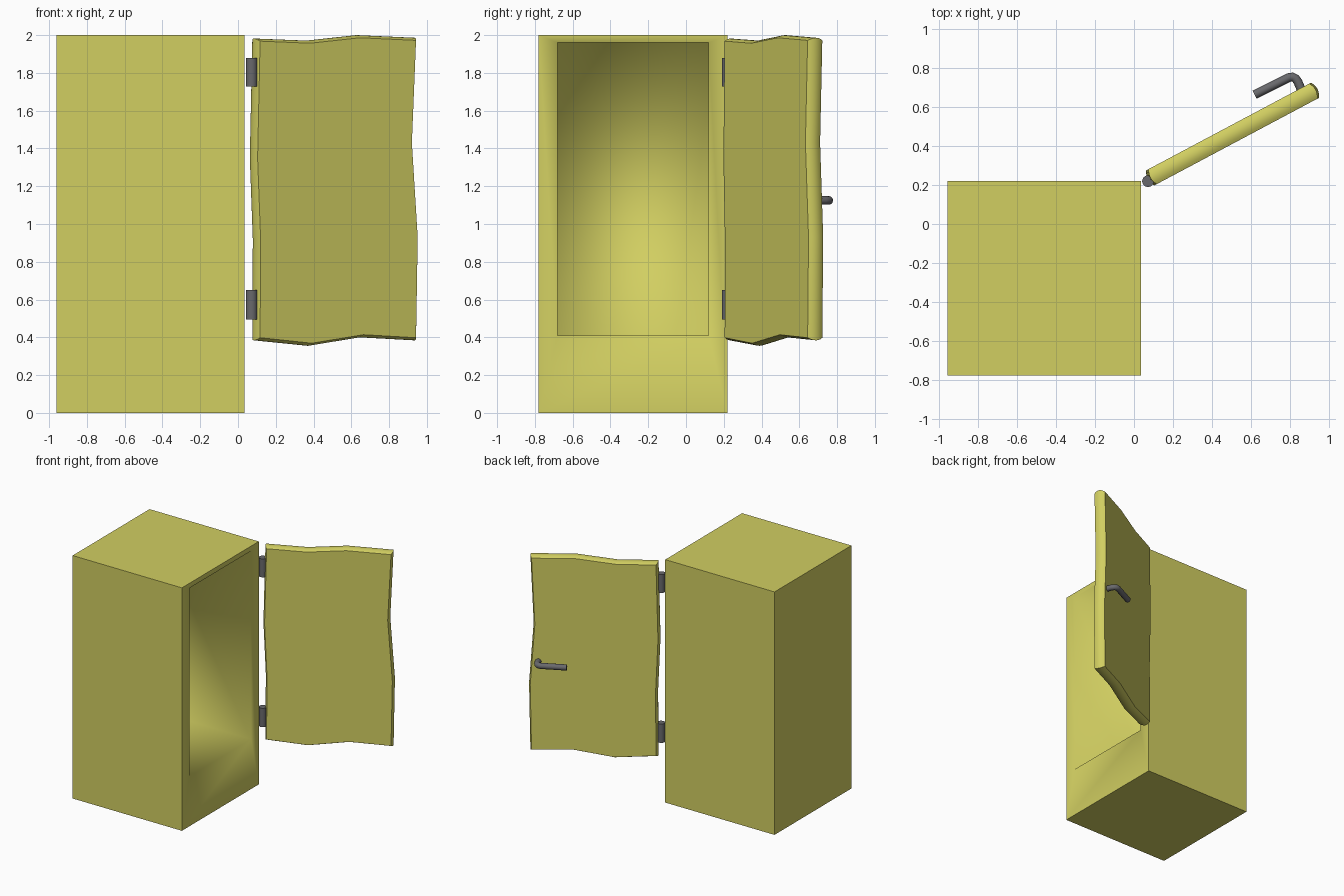
import bpy, bmesh, math
from mathutils import Vector

if "Cube" in bpy.data.objects:
    bpy.data.objects.remove(bpy.data.objects["Cube"])


def material(name, rgb):
    m = bpy.data.materials.new(name)
    m.diffuse_color = (*rgb, 1)
    m.use_nodes = True
    m.node_tree.nodes["Principled BSDF"].inputs["Base Color"].default_value = m.diffuse_color
    return m


YELLOW = material("yellow_paint", (0.64, 0.62, 0.12))
GREY = material("dark_metal", (0.14, 0.14, 0.15))


def add_object(name, bm, mat):
    bmesh.ops.recalc_face_normals(bm, faces=bm.faces)
    for f in bm.faces:
        f.smooth = True
    me = bpy.data.meshes.new(name)
    bm.to_mesh(me)
    bm.free()
    me.materials.append(mat)
    ob = bpy.data.objects.new(name, me)
    bpy.context.collection.objects.link(ob)
    return ob


def smooth(ob, degrees):
    bpy.ops.object.select_all(action='DESELECT')
    ob.select_set(True)
    bpy.context.view_layer.objects.active = ob
    bpy.ops.object.shade_smooth_by_angle(angle=math.radians(degrees))


# Cabinet: a box with a deep opening on the +x side; only outer edges are sharp
X0, X1 = -0.96, 0.035


def rect(bm, x, y0, y1, z0, z1):
    return [bm.verts.new((x, y, z)) for y, z in
            ((y0, z0), (y1, z0), (y1, z1), (y0, z1))]


bm = bmesh.new()
rings = [rect(bm, X0, -0.78, 0.22, 0, 2),
         rect(bm, X1, -0.78, 0.22, 0, 2),
         rect(bm, X1, -0.68, 0.12, 0.41, 1.96),
         rect(bm, X0 + 0.1, -0.68, 0.12, 0.41, 1.96)]
bm.faces.new(rings[0])
bm.faces.new(rings[3])
for a, b in zip(rings, rings[1:]):
    for i in range(4):
        j = (i + 1) % 4
        bm.faces.new((a[i], a[j], b[j], b[i]))
outer = set(rings[0] + rings[1])
for e in bm.edges:
    if all(v in outer for v in e.verts):
        e.smooth = False
add_object("cabinet", bm, YELLOW)

# Door: wavy outline (u along door, z, outward du, dz) with a bulging rim
ANGLE = math.radians(28)
ALONG = Vector((math.cos(ANGLE), math.sin(ANGLE), 0))
ACROSS = Vector((-math.sin(ANGLE), math.cos(ANGLE), 0))
ORIGIN = Vector((0.117, 0.205, 0))
OUTLINE = [(0, 0.398, -1, -1), (0.31, 0.369, 0, -1), (0.62, 0.414, 0, -1),
           (0.935, 0.398, 1, -1), (0.945, 0.93, 1, 0), (0.91, 1.43, 1, 0),
           (0.935, 1.972, 1, 1), (0.60, 1.986, 0, 1), (0.30, 1.957, 0, 1),
           (0, 1.968, -1, 1), (-0.015, 1.35, -1, 0), (0.003, 0.92, -1, 0)]
THICK, BULGE, STEPS = 0.088, 0.014, 6
bm = bmesh.new()
rings = []
for k in range(STEPS + 1):
    t = k / STEPS
    b = BULGE * (1 - (2 * t - 1) ** 2)
    rings.append([bm.verts.new(ORIGIN + ALONG * (u + du * b) + ACROSS * (THICK * t)
                               + Vector((0, 0, z + dz * b)))
                  for u, z, du, dz in OUTLINE])
bm.faces.new(rings[0])
bm.faces.new(rings[-1])
n = len(OUTLINE)
for a, b in zip(rings, rings[1:]):
    for i in range(n):
        j = (i + 1) % n
        bm.faces.new((a[i], a[j], b[j], b[i]))
smooth(add_object("door", bm, YELLOW), 35)

# Hinges
for name, z0, z1 in (("lower_hinge", 0.495, 0.65), ("upper_hinge", 1.728, 1.88)):
    bpy.ops.mesh.primitive_cylinder_add(vertices=24, radius=0.03, depth=z1 - z0,
                                        location=(0.072, 0.22, (z0 + z1) / 2))
    hinge = bpy.context.object
    hinge.name = name
    hinge.data.materials.append(GREY)
    smooth(hinge, 35)

# Handle: bent round bar on the back of the door
PATH = [(0.86, 0.69), (0.842, 0.732), (0.83, 0.748), (0.815, 0.756),
        (0.797, 0.753), (0.62, 0.665)]
curve = bpy.data.curves.new("handle", 'CURVE')
curve.dimensions = '3D'
curve.bevel_depth = 0.023
curve.bevel_resolution = 4
curve.use_fill_caps = True
spline = curve.splines.new('POLY')
spline.points.add(len(PATH) - 1)
for p, (x, y) in zip(spline.points, PATH):
    p.co = (x, y, 1.125, 1)
curve.materials.append(GREY)
handle = bpy.data.objects.new("handle", curve)
bpy.context.collection.objects.link(handle)
bpy.context.view_layer.objects.active = handle
bpy.ops.object.select_all(action='DESELECT')
handle.select_set(True)
bpy.ops.object.convert(target='MESH')
smooth(bpy.context.object, 40)
